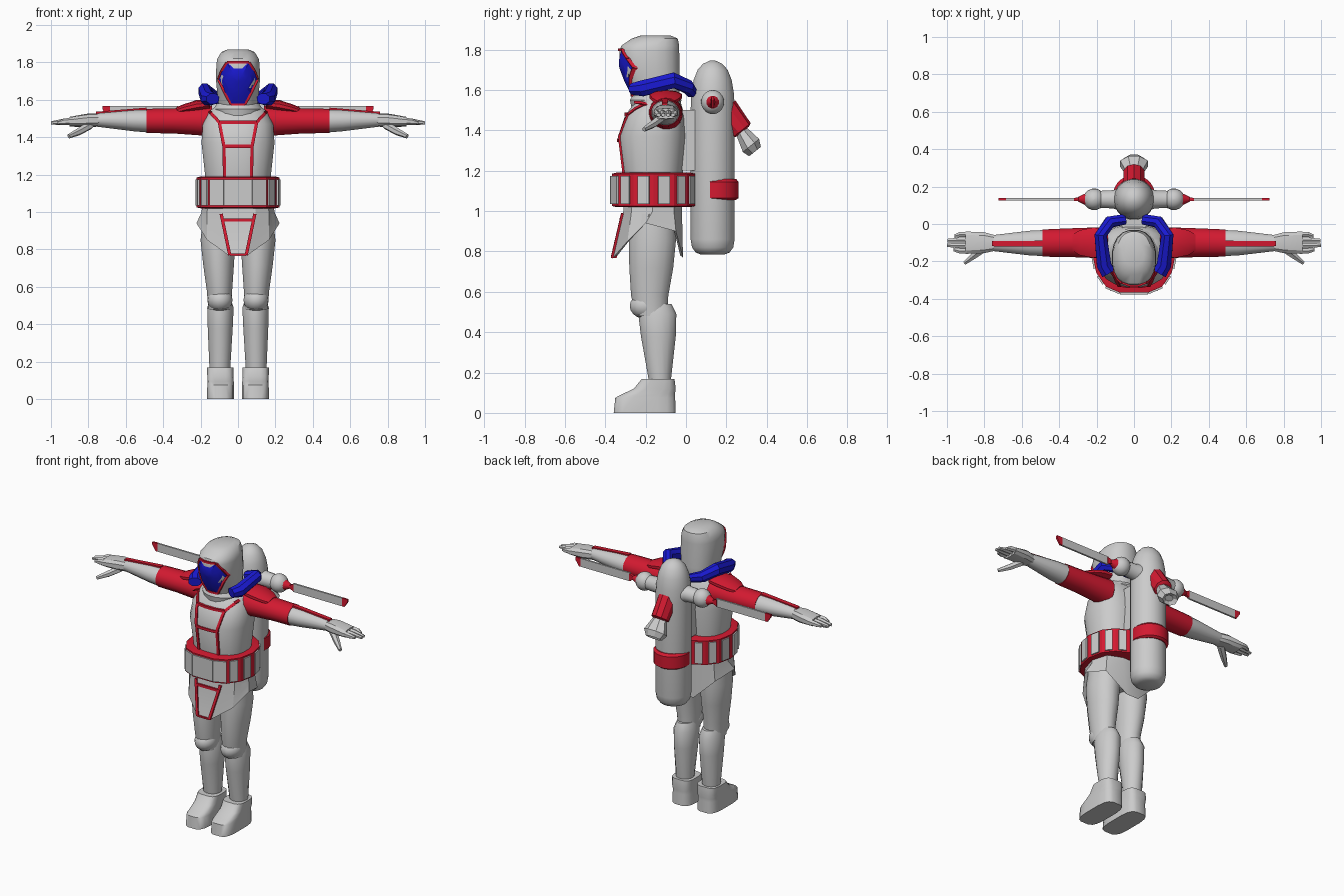
import bpy, bmesh, math
from mathutils import Vector
from mathutils.bvhtree import BVHTree

if "Cube" in bpy.data.objects:
    bpy.data.objects.remove(bpy.data.objects["Cube"])

RED, BLUE = (0.65, 0.01, 0.03, 1), (0.01, 0.01, 0.65, 1)
mats = {}


def make(name, verts, faces, color=None, angle=35):
    me = bpy.data.meshes.new(name)
    me.from_pydata([tuple(v) for v in verts], [], faces)
    bm = bmesh.new()
    bm.from_mesh(me)
    bmesh.ops.recalc_face_normals(bm, faces=bm.faces)
    bm.to_mesh(me)
    bm.free()
    if angle:
        me.shade_smooth()
        me.set_sharp_from_angle(angle=math.radians(angle))
    if color:
        if color not in mats:
            mats[color] = bpy.data.materials.new("red" if color == RED else "blue")
            mats[color].diffuse_color = color
        me.materials.append(mats[color])
    ob = bpy.data.objects.new(name, me)
    bpy.context.collection.objects.link(ob)
    return ob


def loft(name, rings, color=None, angle=35, closed=False):
    n, m = len(rings[0]), len(rings)
    verts = [p for r in rings for p in r]
    faces = [(i * n + j, i * n + (j + 1) % n, (i + 1) % m * n + (j + 1) % n, (i + 1) % m * n + j)
             for i in range(m if closed else m - 1) for j in range(n)]
    if not closed:
        faces += [tuple(range(n)), tuple(range((m - 1) * n, m * n))]
    return make(name, verts, faces, color, angle)


def tube(name, path, axis=(0, 0, 1), n=16, power=2.0, color=None, angle=35, sx=1):
    """Loft of superellipses; path rows are x, y, z, radius a, radius b."""
    rings = []
    for i, (x, y, z, a, b) in enumerate(path):
        d = Vector(axis) if axis else Vector(path[min(i + 1, len(path) - 1)][:3]) - Vector(path[max(i - 1, 0)][:3])
        d.normalize()
        u = Vector((1, 0, 0)) if abs(d.x) < 1e-6 else d.cross(Vector((0, 0, 1))).normalized()
        v = d.cross(u)
        ring = []
        for k in range(n):
            t = 2 * math.pi * (k + 0.5) / n
            c, s = math.cos(t), math.sin(t)
            p = Vector((x, y, z)) + u * a * math.copysign(abs(c) ** (2 / power), c) \
                + v * b * math.copysign(abs(s) ** (2 / power), s)
            ring.append((p.x * sx, p.y, p.z))
        rings.append(ring)
    return loft(name, rings, color, angle)


def ball(name, c, r, sx=1, color=None):
    rows = [(c[0], c[1], c[2] - r[2] * math.cos(math.pi * k / 10),
             r[0] * max(.02, math.sin(math.pi * k / 10)), r[1] * max(.02, math.sin(math.pi * k / 10))) for k in range(11)]
    return tube(name, rows, color=color, sx=sx, angle=50)


def front_of(ob):
    tree = BVHTree.FromPolygons([v.co for v in ob.data.vertices], [p.vertices for p in ob.data.polygons])

    def hit(x, z):
        p = tree.ray_cast(Vector((x, -2, z)), Vector((0, 1, 0)))[0]
        return p if p else tree.find_nearest(Vector((x, -.3, z)))[0]
    return hit


def stripe(name, hit, a, b, w=.017, steps=6):
    """Raised red line laid on the front of a surface."""
    d = Vector((b[0] - a[0], b[1] - a[1])).normalized() * w / 2
    rings = []
    for k in range(steps + 1):
        x, z = (a[i] + (b[i] - a[i]) * k / steps for i in (0, 1))
        y = hit(x, z).y
        rings.append([(x - d.y, y - .009, z + d.x), (x + d.y, y - .009, z - d.x),
                      (x + d.y, y + .02, z - d.x), (x - d.y, y + .02, z + d.x)])
    loft(name, rings, RED, 30)


# Torso with red chest lines
torso = tube("torso", [(0, -.165, 1.0, .17, .14), (0, -.165, 1.2, .178, .152), (0, -.168, 1.37, .197, .17),
                       (0, -.155, 1.47, .19, .15), (0, -.14, 1.54, .155, .115), (0, -.14, 1.57, .11, .09)], n=20, power=2.4)
chest = front_of(torso)
for s in (1, -1):
    for a, b in (((.155, 1.54), (.1, 1.48)), ((.1, 1.48), (.075, 1.35)), ((.075, 1.35), (.072, 1.19))):
        stripe("chest_line", chest, (s * a[0], a[1]), (s * b[0], b[1]))
for w, z in ((.1, 1.48), (.078, 1.352)):
    stripe("chest_bar", chest, (-w, z), (w, z))
tube("neck_ring", [(0, -.15, 1.5, .12, .12), (0, -.15, 1.55, .135, .13), (0, -.15, 1.58, .115, .115)])

# Hood and visor
hood = tube("hood", [(0, -.15, 1.52, .10, .10), (0, -.148, 1.57, .105, .118), (0, -.163, 1.63, .112, .133),
                     (0, -.178, 1.71, .119, .148), (0, -.182, 1.79, .117, .15), (0, -.177, 1.82, .112, .145),
                     (0, -.155, 1.855, .09, .115), (0, -.15, 1.87, .055, .075)], n=20, power=2.3)
face = front_of(hood)
half = [(.06, 1.80), (.088, 1.755), (.105, 1.71), (.07, 1.635), (.038, 1.575)]
outline = half + [(-x, z) for x, z in reversed(half)]
rings = []
for f in (1, .7, .4, .1):
    pts = [(x * f, 1.70 + (z - 1.70) * f) for x, z in outline]
    rings.append([(x, face(x, z).y - .006, z) for x, z in pts])
loft("visor", rings, BLUE, 20)
for a, b in zip(outline, outline[1:] + outline[:1]):
    stripe("visor_rim", face, a, b, .013, 3)

# Belt and pads
side = [(.075, -.367), (.15, -.335), (.202, -.26), (.222, -.16), (.202, -.06), (.15, .005), (.075, .045)]
loop = side + [(-x, y) for x, y in reversed(side)]
loft("belt", [[(x * f, -.16 + (y + .16) * f, z) for x, y in loop]
              for f, z in ((.9, 1.02), (1, 1.025), (1, 1.185), (.9, 1.19))], RED, 20)
for i in range(len(loop)):
    a, b = Vector(loop[i]), Vector(loop[(i + 1) % len(loop)])
    e = b - a
    out = Vector((e.y, -e.x)).normalized()
    k = 0 if i in (0, len(loop) - 2, len(loop) - 1) else .22
    p, q = a + e * k, b - e * k
    loft("belt_pad", [[(*(v + out * o), z) for v, o in ((p, -.02), (q, -.02), (q, .009), (p, .009))]
                      for z in (1.035, 1.175)], None, 20)

# Pointed skirt with front plate lines
top = [(.095, -.31), (.165, -.27), (.195, -.165), (.165, -.06), (.07, -.02)]
hem = [(.045, -.365, .765), (.165, -.29, .85), (.222, -.20, .94), (.18, -.05, .90), (.045, -.015, .77)]
top += [(-x, y) for x, y in reversed(top)]
hem += [(-x, y, z) for x, y, z in reversed(hem)]
skirt = loft("skirt", [[(x * .9, y * .9 - .015, z + .01) for x, y, z in hem], hem,
                       [(x, y, 1.0) for x, y in top], [(x * .97, y, 1.06) for x, y in top],
                       [(x * .9, y * .9 - .015, 1.05) for x, y in top]], None, 20, closed=True)
plate = front_of(skirt)
for s in (1, -1):
    stripe("plate_line", plate, (s * .09, .99), (s * .044, .77))
stripe("plate_bar", plate, (-.083, .957), (.083, .957))
stripe("plate_foot", plate, (-.044, .772), (.044, .772), .01)
tube("hips", [(0, -.165, .86, .06, .09), (0, -.165, .92, .17, .12), (0, -.165, 1.05, .175, .135)])

# Parts in left and right pairs
for s in (1, -1):
    tube("thigh", [(.1, -.165, 1.0, .085, .115), (.107, -.167, .85, .095, .119), (.104, -.172, .72, .084, .111),
                   (.099, -.18, .58, .069, .094), (.096, -.17, .48, .064, .08)], sx=s)
    ball("knee", (.096, -.2, .53), (.068, .08, .065), s)
    tube("shin", [(.094, -.15, .54, .055, .08), (.094, -.142, .49, .072, .096), (.095, -.137, .38, .068, .088),
                  (.097, -.13, .17, .057, .057), (.097, -.13, .1, .05, .05)], sx=s)
    tube("boot", [(.093, -.205, 0, .073, .155), (.093, -.202, .075, .072, .15), (.093, -.183, .095, .071, .13),
                  (.094, -.155, .12, .071, .105), (.094, -.138, .168, .072, .082)], power=3.6, sx=s, angle=40)
    X = (1, 0, 0)
    tube("upper_arm", [(.14, -.1, 1.485, .085, .085), (.21, -.1, 1.487, .083, .078), (.35, -.1, 1.487, .078, .068),
                       (.49, -.102, 1.487, .074, .066)], X, color=RED, sx=s)
    tube("shoulder_pad", [(.15, -.1, 1.575, .08, .025), (.22, -.1, 1.568, .085, .03), (.29, -.1, 1.552, .07, .025),
                          (.33, -.1, 1.54, .045, .02)], X, n=10, color=RED, sx=s, angle=25)
    tube("forearm", [(.48, -.102, 1.487, .071, .063), (.56, -.102, 1.489, .067, .058),
                     (.75, -.102, 1.493, .044, .038)], X, sx=s)
    tube("forearm_stripe", [(.49, -.105, 1.545, .017, .014), (.76, -.105, 1.524, .015, .013)], X, 4, 9, RED, sx=s)
    tube("palm", [(.73, -.102, 1.492, .04, .034), (.80, -.1, 1.49, .058, .037), (.90, -.1, 1.483, .062, .026)],
         X, 10, 2.6, sx=s, angle=25)
    for y, tip in ((-.145, .965), (-.116, 1.0), (-.086, .998), (-.056, .96)):
        tube("finger", [(.87, y, 1.486, .016, .02), (.93, y, 1.483, .016, .017), (tip, y * .8 - .02, 1.476, .011, .009)],
             X, 6, sx=s, angle=25)
    tube("thumb", [(.79, -.12, 1.465, .025, .022), (.85, -.165, 1.43, .02, .02), (.905, -.208, 1.405, .011, .012)],
         None, 6, sx=s, angle=25)
    tube("collar", [(.135, -.265, 1.605, .042, .03), (.16, -.22, 1.607, .042, .042), (.178, -.06, 1.648, .036, .042),
                    (.13, .01, 1.615, .034, .036), (.05, .025, 1.59, .03, .028)], None, 8, color=BLUE, sx=s, angle=20)
    # Rotor hub, spinner and blade
    tube("rotor_arm", [(.05, .132, 1.54, .075, .075), (.11, .132, 1.54, .05, .05), (.2, .132, 1.54, .045, .045)], X, sx=s)
    ball("rotor_hub", (.213, .132, 1.54), (.058, .058, .06), s)
    tube("spinner", [(.255, .132, 1.54, .035, .035), (.30, .132, 1.54, .012, .012)], X, 12, color=RED, sx=s)
    tube("blade_root", [(.29, .132, 1.54, .011, .011), (.325, .132, 1.54, .008, .025)], X, 4, 9, RED, sx=s)
    for nm, col, (x0, x1), lo in (("blade", None, (.32, .685), 1.513), ("blade_tip", RED, (.685, .725), 1.53)):
        loft(nm, [[(s * x0, y, 1.512), (s * (x1 if col is None else .7), y, 1.512), (s * x1, y, 1.55 if col else 1.512),
                   (s * x1, y, 1.567), (s * x0, y, 1.567)] for y in (.126, .138)], col, 20)

# Back tank, band, mount and nozzle
tank = [(.785, .06), (.795, .085), (.82, .103), (.86, .11), (1.5, .11), (1.58, .107), (1.65, .095),
        (1.70, .075), (1.73, .048), (1.745, .015)]
tube("tank", [(0, .132, z, r, r) for z, r in tank], n=24)
tube("tank_band", [(0, .148, z, r, r) for z, r in ((1.055, .10), (1.065, .114), (1.145, .114), (1.16, .10))],
     n=24, color=RED, angle=30)
tube("tank_mount", [(0, 0, 1.2, .07, .05), (0, 0, 1.5, .07, .05)], n=4, power=9)
D = (0, .62, -.78)
tube("nozzle_base", [(0, .19, 1.505, .06, .07), (0, .275, 1.40, .058, .058), (0, .28, 1.393, .04, .04)],
     D, 10, color=RED, angle=25)
tube("nozzle", [(0, .265, 1.41, .04, .03), (0, .322, 1.325, .08, .056), (0, .342, 1.295, .055, .04),
                (0, .332, 1.308, .03, .02)], D, 8, angle=20)

for m in bpy.data.materials:
    if m.users and not m.is_grease_pencil:
        m.use_nodes = True
        m.node_tree.nodes["Principled BSDF"].inputs["Base Color"].default_value = m.diffuse_color
